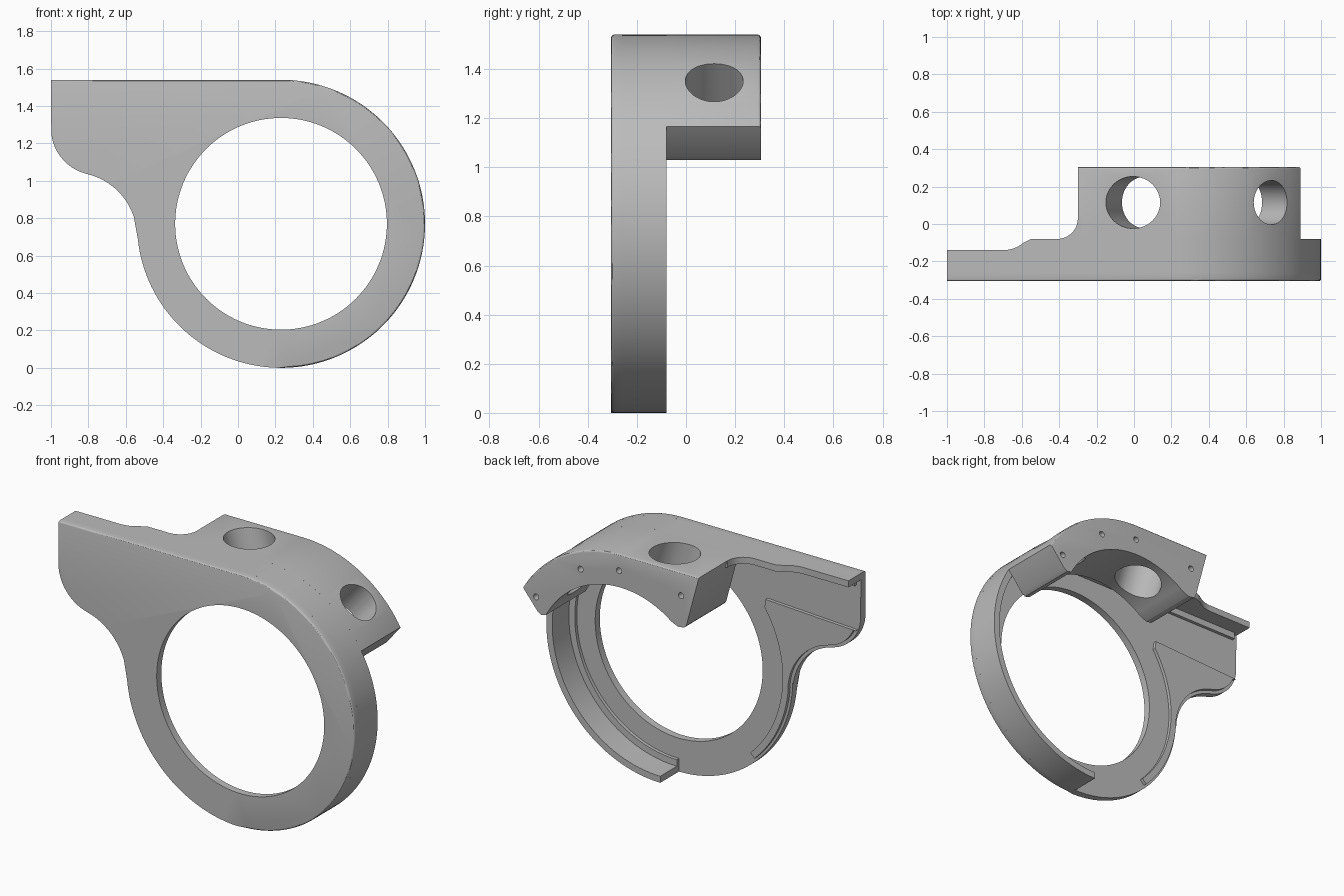
import bpy, bmesh
from math import radians, cos, sin
from mathutils import Vector, Matrix

cube = bpy.data.objects.get("Cube")
if cube:
    bpy.data.objects.remove(cube, do_unlink=True)

grey = bpy.data.materials.new("plain grey")
grey.use_nodes = True
grey.diffuse_color = (0.5, 0.5, 0.5, 1)
grey.node_tree.nodes["Principled BSDF"].inputs["Base Color"].default_value = (0.5, 0.5, 0.5, 1)

CX, CZ, R, HOLE = 0.23, 0.77, 0.77, 0.566
FRONT, PLATE, RIM, BACK, TOP = -0.305, -0.26, -0.08, 0.305, 1.54
WALL = 0.04


def arc(r, a0, a1, n=32, cx=CX, cz=CZ):
    """Points on a circular arc, in degrees."""
    angles = [radians(a0 + (a1 - a0) * i / n) for i in range(n + 1)]
    return [(cx + r * cos(a), cz + r * sin(a)) for a in angles]


def finish(bm, name):
    bmesh.ops.recalc_face_normals(bm, faces=bm.faces)
    mesh = bpy.data.meshes.new(name)
    bm.to_mesh(mesh)
    bm.free()
    mesh.materials.append(grey)
    obj = bpy.data.objects.new(name, mesh)
    bpy.context.collection.objects.link(obj)
    return obj


def prism(name, pts, lo, hi, axis="y", round_edge=None, size=0.012):
    """Extrude an outline along y or z, rounding the edges picked by a rule."""
    bm = bmesh.new()
    place = (lambda u, v: (u, lo, v)) if axis == "y" else (lambda u, v: (u, v, lo))
    face = bm.faces.new([bm.verts.new(place(u, v)) for u, v in pts])
    new = bmesh.ops.extrude_face_region(bm, geom=[face])["geom"]
    step = Vector((0, hi - lo, 0) if axis == "y" else (0, 0, hi - lo))
    bmesh.ops.translate(bm, vec=step, verts=[g for g in new if isinstance(g, bmesh.types.BMVert)])
    bmesh.ops.recalc_face_normals(bm, faces=bm.faces)
    if round_edge:
        edges = [e for e in bm.edges if round_edge(e.verts[0].co, e.verts[1].co)]
        bmesh.ops.bevel(bm, geom=edges, offset=size, segments=3, profile=0.5, affect="EDGES")
    return finish(bm, name)


def drill(obj, center, direction, radius, depth, sides=48):
    """Cut a round hole, centred on a point, along a direction."""
    bm = bmesh.new()
    turn = Vector(direction).to_track_quat("Z", "Y").to_matrix().to_4x4()
    bmesh.ops.create_cone(bm, cap_ends=True, segments=sides, radius1=radius, radius2=radius,
                          depth=depth, matrix=Matrix.Translation(center) @ turn)
    cutter = finish(bm, "hole_cutter")
    cutter.hide_render = True
    mod = obj.modifiers.new("hole", "BOOLEAN")
    mod.operation, mod.solver, mod.object = "DIFFERENCE", "EXACT", cutter
    bpy.context.view_layer.objects.active = obj
    bpy.ops.object.modifier_apply(modifier=mod.name)
    bpy.data.objects.remove(cutter, do_unlink=True)


# Front plate: ring with a flared arm to one side
foot = arc(0.345, 2, 77, 14, -0.885, 0.70) + arc(0.25, 257, 187, 14, -0.75, 1.28)[1:]
outline = [(-1, TOP)] + arc(R, 90, -184, 110) + foot
plate = prism("front_plate", outline, FRONT, PLATE,
              round_edge=lambda a, b: a.y < FRONT + 0.001 and b.y < FRONT + 0.001
              and ((a.x >= CX and b.x >= CX) or min(a.z, b.z) > TOP - 0.001))
drill(plate, (CX, FRONT, CZ), (0, 1, 0), HOLE, 0.4, 128)

# Half rim behind the plate
rim = prism("half_rim", arc(R, 90, -90, 64) + arc(R - WALL, -90, 90, 64), PLATE, RIM)

# Top wall with its stepped, filleted back edge
wall_outline = ([(-1, PLATE), (CX, PLATE), (CX, RIM), (-0.28, RIM), (-0.28, 0.04)]
                + arc(0.11, 0, -90, 10, -0.41, 0.03) + [(-0.55, RIM)]
                + arc(0.17, -50, -90, 8, -0.70, 0.03) + [(-1, -0.14)])
top_wall = prism("top_wall", wall_outline, TOP - WALL, TOP, "z")

# Low step inside the rim and wall
ledge = prism("inner_step", [(-0.97, 1.50)] + arc(0.73, 90, -90, 48)
              + arc(0.69, -90, 90, 48) + [(-0.97, 1.46)], PLATE, PLATE + 0.02)

# Low raised pad along the arm
pad_outline = ([(-0.37, 1.22), (-0.98, 1.19)] + arc(0.23, 205, 257, 8, -0.75, 1.28)
               + arc(0.365, 77, 2, 14, -0.885, 0.70) + arc(0.755, 184, 226, 16)
               + arc(0.715, 226, 146, 24))
pad = prism("arm_pad", pad_outline, PLATE, PLATE + 0.02)

# Arched block at the back
block_outline = ([(-0.30, TOP)] + arc(R, 90, 31, 28) + [(0.79, 1.045), (0.765, 1.03)]
                 + arc(0.57, 28, 127, 40) + [(-0.16, 1.205), (-0.20, 1.21), (-0.215, 1.225)])
block = prism("arched_block", block_outline, RIM, BACK,
              round_edge=lambda a, b: min(a.y, b.y) > BACK - 0.001
              and ((a.xz - Vector((CX, CZ))).length > 0.68 and (b.xz - Vector((CX, CZ))).length > 0.68))

# Two radial bores, aimed at the ring centre
for angle, radius in ((107, 0.139), (49, 0.118)):
    way = Vector((cos(radians(angle)), 0, sin(radians(angle))))
    drill(block, Vector((CX, 0.115, CZ)) + way * 0.7, way, radius, 0.6)

# Four small screw holes in the back face
for x, z in ((0.80, 1.13), (0.50, 1.38), (0.24, 1.44), (-0.18, 1.40)):
    drill(block, (x, BACK, z), (0, 1, 0), 0.018, 0.16, 20)

# Fillet between the end of the block and the rim
fillet = prism("end_fillet", [(0.87, RIM), (0.945, RIM)] + arc(0.05, 270, 180, 8, 0.945, -0.03)
               + [(0.87, -0.03)], 1.10, 1.16, "z")
bpy.data.objects.remove(fillet, do_unlink=True)

for obj in (plate, rim, top_wall, ledge, pad, block):
    bpy.ops.object.select_all(action="DESELECT")
    obj.select_set(True)
    bpy.context.view_layer.objects.active = obj
    bpy.ops.object.shade_smooth_by_angle(angle=radians(30))
